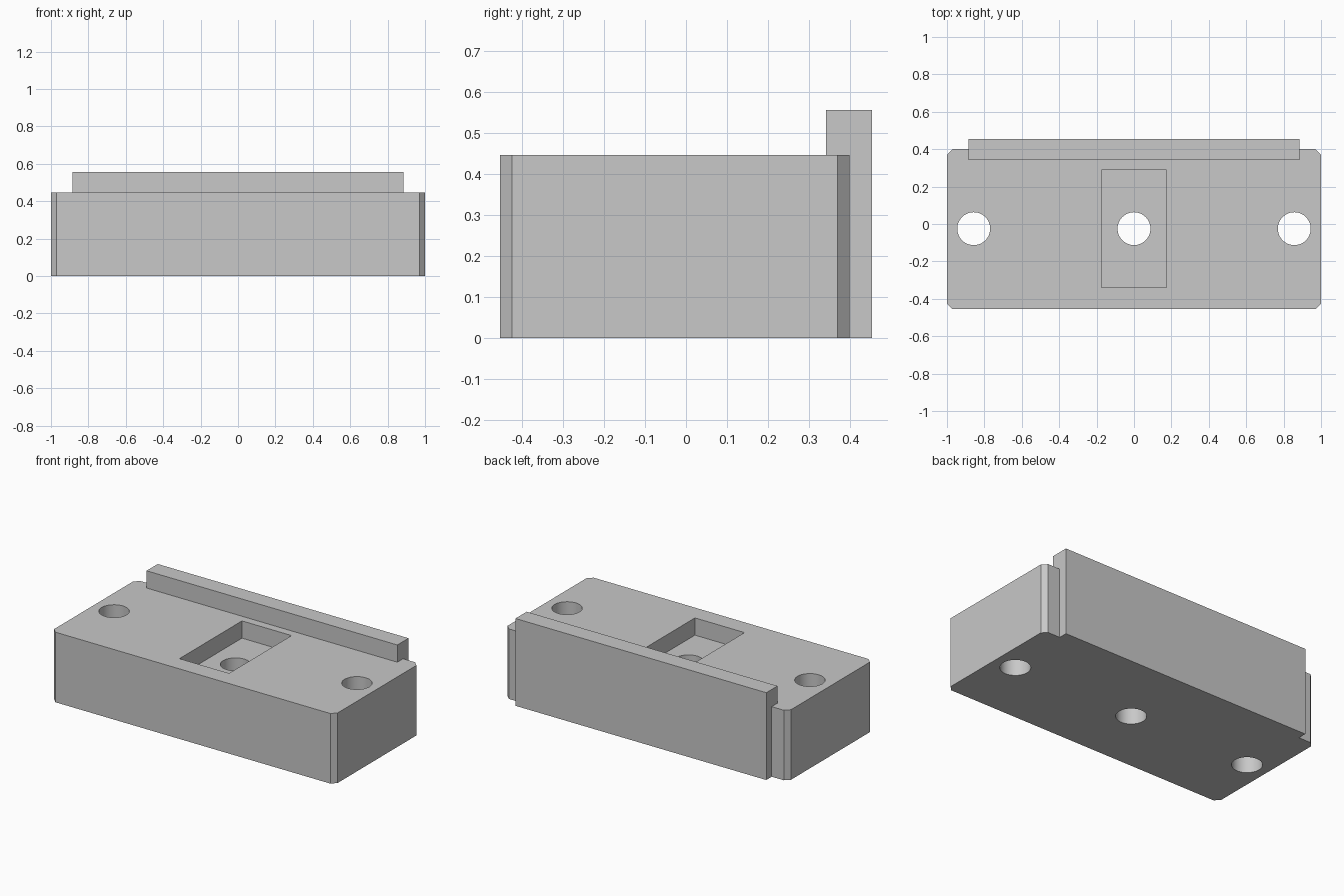
import bpy
import bmesh
import math

cube = bpy.data.objects.get("Cube")
if cube:
    bpy.data.objects.remove(cube, do_unlink=True)

grey = bpy.data.materials.new("plain grey")
grey.use_nodes = True
colour = (0.58, 0.58, 0.58, 1)
grey.diffuse_color = colour
grey.node_tree.nodes["Principled BSDF"].inputs["Base Color"].default_value = colour

BODY_TOP = 0.447
HOLE_Y = -0.025


def prism(name, outline, z0, z1):
    """Extrude a counter-clockwise xy outline from z0 to z1."""
    bm = bmesh.new()
    base = bm.faces.new([bm.verts.new((x, y, z0)) for x, y in outline])
    top = bmesh.ops.extrude_face_region(bm, geom=[base])["geom"]
    verts = [v for v in top if isinstance(v, bmesh.types.BMVert)]
    bmesh.ops.translate(bm, verts=verts, vec=(0, 0, z1 - z0))
    bmesh.ops.recalc_face_normals(bm, faces=bm.faces)
    mesh = bpy.data.meshes.new(name)
    bm.to_mesh(mesh)
    bm.free()
    mesh.materials.append(grey)
    obj = bpy.data.objects.new(name, mesh)
    bpy.context.collection.objects.link(obj)
    return obj


def block(half_x, y0, y1, c=0):
    """Rectangle outline, with corners chamfered by c."""
    if not c:
        return [(-half_x, y0), (half_x, y0), (half_x, y1), (-half_x, y1)]
    return [(-half_x + c, y0), (half_x - c, y0), (half_x, y0 + c), (half_x, y1 - c),
            (half_x - c, y1), (-half_x + c, y1), (-half_x, y1 - c), (-half_x, y0 + c)]


def circle(cx, cy, r, n=48):
    return [(cx + r * math.cos(math.tau * i / n), cy + r * math.sin(math.tau * i / n))
            for i in range(n)]


def combine(target, tool, operation):
    """Apply a boolean and remove the tool."""
    mod = target.modifiers.new(operation, "BOOLEAN")
    mod.operation = operation
    mod.solver = "EXACT"
    mod.object = tool
    bpy.context.view_layer.objects.active = target
    bpy.ops.object.modifier_apply(modifier=mod.name)
    bpy.data.objects.remove(tool, do_unlink=True)


# Chamfered body with the raised back fence
body = prism("mounting_block", block(1, -0.455, 0.4, 0.03), 0, BODY_TOP)
fence = prism("back_fence", block(0.885, 0.342, 0.455), 0, 0.557)
combine(body, fence, "UNION")

# Rectangular pocket in the top
pocket = prism("pocket_cutter", block(0.175, -0.34, 0.29), BODY_TOP - 0.11, 0.6)
combine(body, pocket, "DIFFERENCE")

# Three through holes
for x in (-0.857, 0, 0.857):
    hole = prism("hole_cutter", circle(x, HOLE_Y, 0.088), -0.1, 0.7)
    combine(body, hole, "DIFFERENCE")

bpy.ops.object.select_all(action="DESELECT")
body.select_set(True)
bpy.context.view_layer.objects.active = body
bpy.ops.object.shade_smooth_by_angle(angle=math.radians(30))
